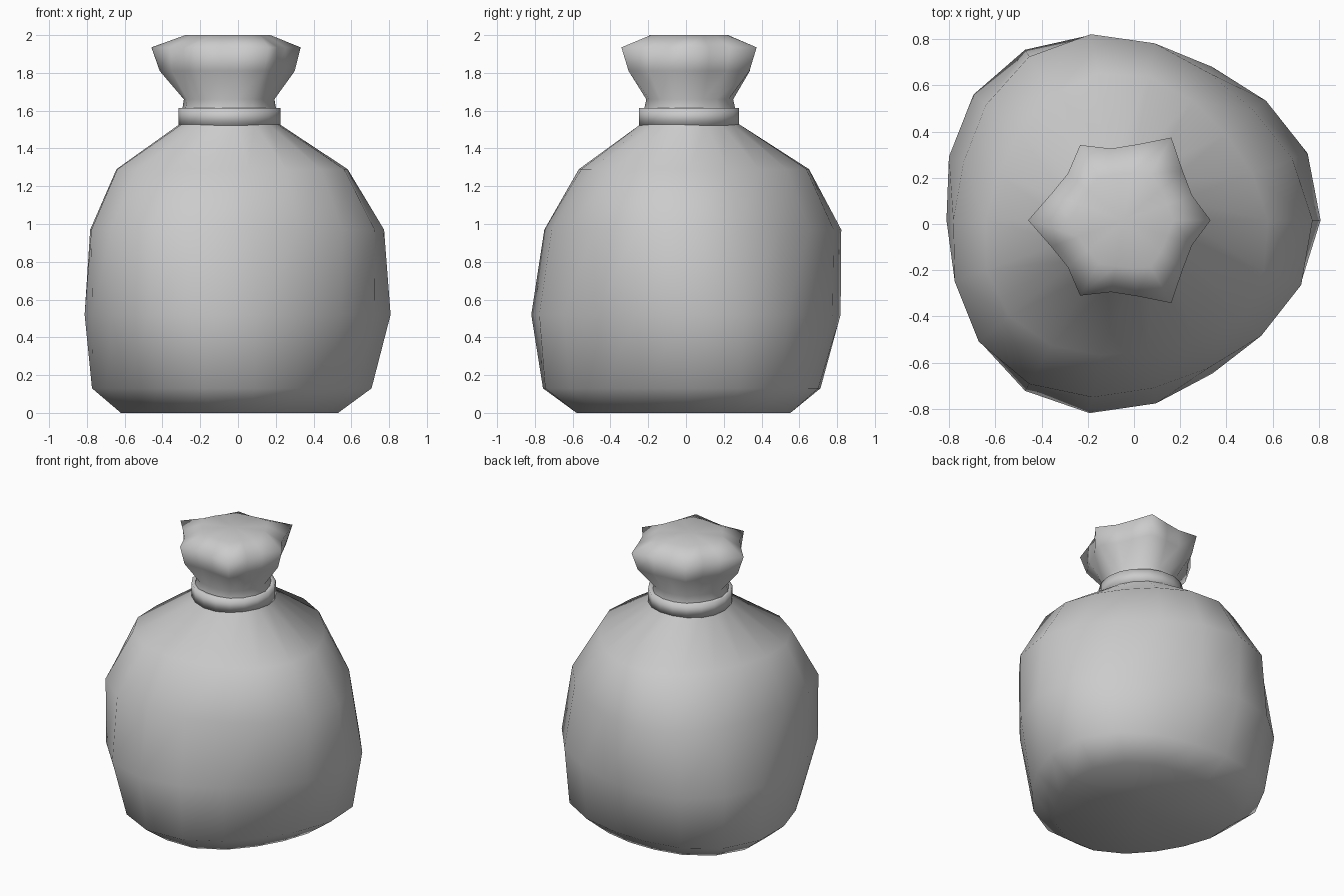
import bpy, bmesh
from math import sin, cos, tau, radians

SIDES = 18
CENTRE_X, CENTRE_Y = -0.045, 0.016

cube = bpy.data.objects.get("Cube")
if cube:
    bpy.data.objects.remove(cube, do_unlink=True)

cloth = bpy.data.materials.new("plain grey cloth")
cloth.use_nodes = True
cloth.diffuse_color = (0.6, 0.6, 0.6, 1)
cloth.node_tree.nodes["Principled BSDF"].inputs["Base Color"].default_value = (0.6, 0.6, 0.6, 1)


def ring(bm, z, radius, tri=0.0, turn=0.0, star=0.0):
    """Closed outline with three soft corners, turned in degrees, and six folds."""
    loop = []
    for i in range(SIDES):
        a = tau * i / SIDES
        r = radius * (1 + tri * cos(3 * (a - radians(turn))) + star * cos(6 * a))
        loop.append(bm.verts.new((CENTRE_X + r * cos(a), CENTRE_Y + r * sin(a), z)))
    return loop


def bridge(bm, low, high):
    for i in range(SIDES):
        j = (i + 1) % SIDES
        bm.faces.new((low[i], low[j], high[j], high[i]))


def cap(bm, loop):
    centre = bm.verts.new((CENTRE_X, CENTRE_Y, loop[0].co.z))
    for i in range(SIDES):
        bm.faces.new((loop[i], loop[(i + 1) % SIDES], centre))


def finish(bm, name):
    bmesh.ops.recalc_face_normals(bm, faces=bm.faces[:])
    for f in bm.faces:
        f.smooth = True
    mesh = bpy.data.meshes.new(name)
    bm.to_mesh(mesh)
    bm.free()
    mesh.materials.append(cloth)
    bpy.context.collection.objects.link(bpy.data.objects.new(name, mesh))


# Sack cloth: slightly twisted bulging body, tied neck, flared gathered top
# (height, radius, corner strength, turn, fold strength)
profile = [
    (0.00, 0.575, 0.06, 30, 0),
    (0.13, 0.740, 0.063, 25, 0),
    (0.52, 0.810, 0.058, 8, 0),
    (0.97, 0.778, 0.06, -10, 0),
    (1.29, 0.612, 0.055, -22, 0),
    (1.53, 0.262, 0.02, -31, 0),
    (1.66, 0.235, 0.02, -38, 0.02),
    (1.81, 0.328, 0.045, -48, 0.09),
    (1.935, 0.348, 0.053, -60, 0.135),
    (2.00, 0.212, 0.04, -60, 0.06),
]
bm = bmesh.new()
rings = [ring(bm, *row) for row in profile]
for low, high in zip(rings, rings[1:]):
    bridge(bm, low, high)
cap(bm, rings[0])
cap(bm, rings[-1])
finish(bm, "sack_cloth")

# Tie band around the neck, a closed rectangular section
bm = bmesh.new()
outer, inner = 0.27, 0.225
section = [(1.52, outer), (1.615, outer), (1.615, inner), (1.52, inner)]
loops = [ring(bm, *point) for point in section]
for k in range(len(loops)):
    bridge(bm, loops[k], loops[(k + 1) % len(loops)])
finish(bm, "tie_band")
